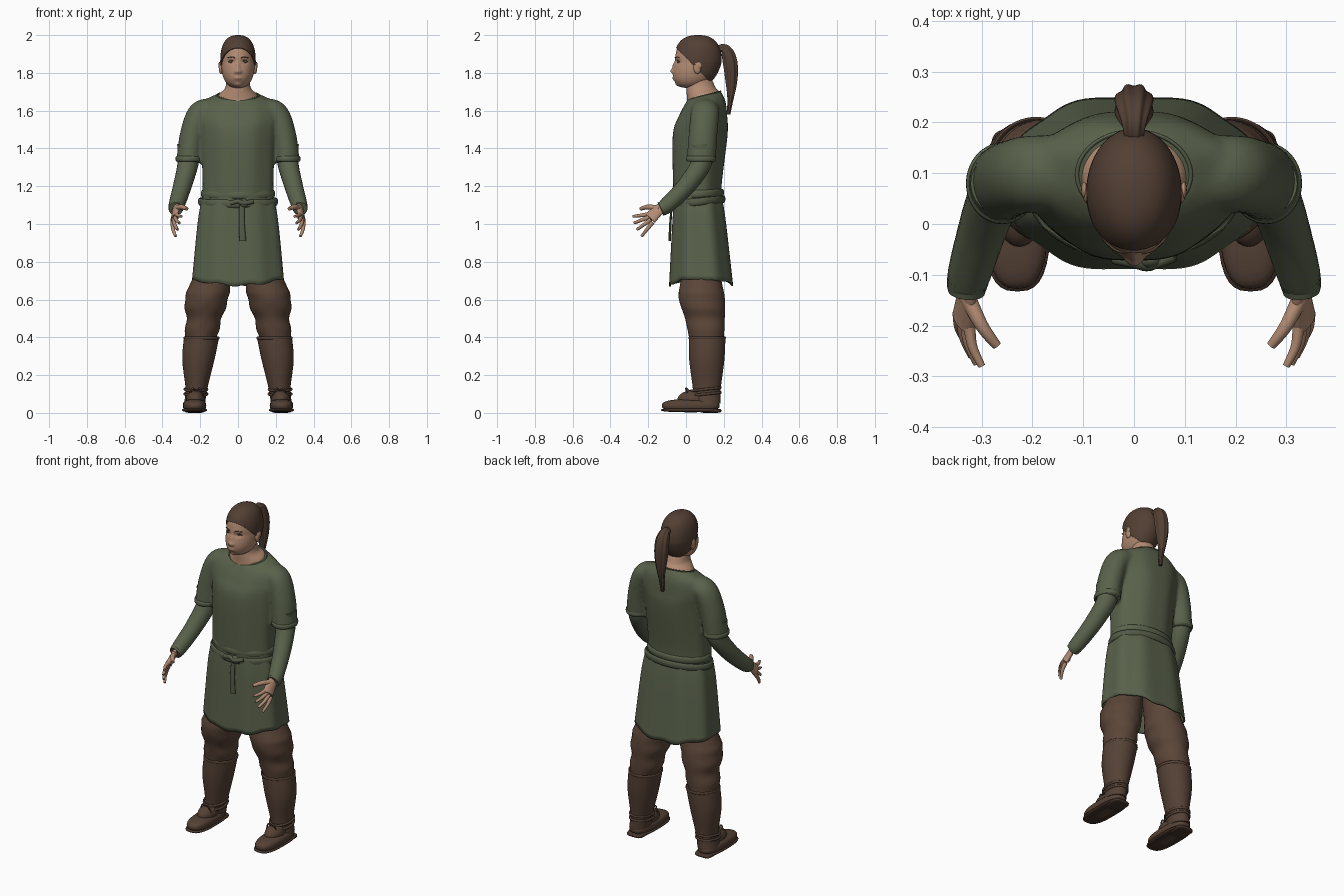
import bpy, bmesh
from math import cos, sin, pi, exp, radians, copysign
from mathutils import Vector

if "Cube" in bpy.data.objects:
    bpy.data.objects.remove(bpy.data.objects["Cube"])

X, Y, Z = Vector((1, 0, 0)), Vector((0, 1, 0)), Vector((0, 0, 1))


def material(name, red, green, blue):
    colour = (red, green, blue, 1)
    result = bpy.data.materials.new(name)
    result.use_nodes = True
    result.diffuse_color = colour
    result.node_tree.nodes["Principled BSDF"].inputs["Base Color"].default_value = colour
    return result


tunic_green = material("tunic green", .1, .12, .07)
belt_green = material("belt green", .085, .1, .06)
trouser_brown = material("trouser brown", .105, .06, .04)
boot_brown = material("boot brown", .09, .053, .036)
sole_brown = material("sole brown", .06, .035, .025)
hair_brown = material("hair brown", .085, .05, .034)
skin_tone = material("skin", .45, .26, .17)
lip_tone = material("lips", .38, .2, .14)
eye_white = material("eye white", .4, .38, .35)
iris_teal = material("iris", .06, .1, .1)


def spline(rows, steps=8):
    """Smooth Catmull-Rom interpolation of whole tuples."""
    last, result = len(rows) - 1, []
    for i in range(last):
        four = (rows[max(i - 1, 0)], rows[i], rows[i + 1], rows[min(i + 2, last)])
        for k in range(steps):
            t = k / steps
            result.append([b + t / 2 * (c - a + t * (2 * a - 5 * b + 4 * c - d + t * (3 * (b - c) + d - a)))
                           for a, b, c, d in zip(*four)])
    return result + [list(rows[last])]


def skin_rings(bm, rings, closed=False, caps=True):
    rings = [[bm.verts.new(point) for point in ring] for ring in rings]
    pairs = list(zip(rings, rings[1:]))
    if closed:
        pairs.append((rings[-1], rings[0]))
    elif caps:
        bm.faces.new(rings[0])
        bm.faces.new(rings[-1])
    for low, high in pairs:
        for k in range(len(low)):
            bm.faces.new((low[k - 1], low[k], high[k], high[k - 1]))


def square(value, box):
    return copysign(abs(value) ** box, value)


def oval(centre, u, v, sides, fold=0, box=1):
    """Elliptic ring; fold adds eight soft pleats, box below one squares it."""
    angles = [2 * pi * k / sides for k in range(sides)]
    return [centre + (1 - fold * cos(8 * a)) * (u * square(cos(a), box) + v * square(sin(a), box))
            for a in angles]


def column(bm, rows, sides=40, fold=0, box=1, caps=True):
    """Level rings from rows of x, y, z, half width, half depth, forward tilt."""
    rows = spline([(*row, 0)[:6] for row in rows])
    skin_rings(bm, [oval(Vector((x, y, z)), wide * X, deep * (Y + tilt * Z), sides, fold, box)
                    for x, y, z, wide, deep, tilt in rows], caps=caps)


def limb(bm, points, start, end, flat=1, side=X, swell=0, fold=0, sides=24):
    """Tapered tube along points; flat squashes it across the side direction."""
    path = [Vector(p) for p in spline(points)]
    rings, last = [], len(path) - 1
    for i, centre in enumerate(path):
        t = i / last
        along = (path[min(i + 1, last)] - path[max(i - 1, 0)]).normalized()
        u = (side - along * side.dot(along)).normalized()
        radius = (start + (end - start) * t) * (1 + swell * sin(pi * t) ** 2)
        rings.append(oval(centre, u * radius, along.cross(u) * radius * flat, sides, fold))
    skin_rings(bm, rings)


def hoop(bm, centre, wide, deep, tilt, high, thick, sides=64):
    """Closed oval band around a body part."""
    middle = Vector(centre)
    path = oval(middle, wide * X, deep * (Y + tilt * Z), sides)
    skin_rings(bm, [oval(p, high * Z, thick * (p - middle).normalized(), 12) for p in path], closed=True)


def ball(bm, centre, size, box=1):
    """Ellipsoid; box below one makes it squarer."""
    for v in bmesh.ops.create_uvsphere(bm, u_segments=32, v_segments=16, radius=1)["verts"]:
        v.co = [c + s * square(w, box) for c, s, w in zip(centre, size, v.co)]


def finish(name, bm, *materials, mirror=False):
    bmesh.ops.recalc_face_normals(bm, faces=bm.faces)
    mesh = bpy.data.meshes.new(name)
    bm.to_mesh(mesh)
    bm.free()
    part = bpy.data.objects.new(name, mesh)
    bpy.context.collection.objects.link(part)
    for each in materials:
        mesh.materials.append(each)
    bpy.ops.object.select_all(action="DESELECT")
    part.select_set(True)
    bpy.context.view_layer.objects.active = part
    bpy.ops.object.shade_smooth_by_angle(angle=radians(50))
    if mirror:
        part.modifiers.new("mirror", "MIRROR").use_mirror_merge = False
    return part


# Tunic top: torso and short sleeves fused into one cloth surface
bm = bmesh.new()
column(bm, [(0, .065, 1.09, .195, .13), (0, .06, 1.2, .19, .13), (0, .075, 1.47, .2, .147),
            (0, .09, 1.57, .22, .13), (0, .1, 1.64, .2, .11, .1), (0, .097, 1.682, .115, .088, .25)], 64, fold=.015)
for s in (1, -1):
    limb(bm, [(s * .12, .1, 1.6), (s * .2, .1, 1.585), (s * .242, .09, 1.47), (s * .26, .08, 1.33)],
         .074, .077, flat=.87, side=Y)
top = finish("tunic_top", bm, tunic_green)
fuse = top.modifiers.new("fuse", "REMESH")
fuse.voxel_size = .01
fuse.use_smooth_shade = True
top.modifiers.new("soften", "SMOOTH").iterations = 5

# Sleeve hems, neckline edge and the cloth gathered above the belt
bm = bmesh.new()
hoop(bm, (.26, .08, 1.345), .065, .074, 0, .014, .006)
finish("sleeve_hems", bm, tunic_green, mirror=True)
bm = bmesh.new()
hoop(bm, (0, .097, 1.68), .112, .086, .25, .005, .004)
hoop(bm, (0, .065, 1.16), .188, .128, .05, .02, .008)
finish("tunic_rolls", bm, tunic_green)

# Skirt of the tunic, hollow, with a wavy hem raised at the sides
bm = bmesh.new()
column(bm, [(0, .065, 1.13, .195, .13), (0, .07, 1, .218, .145), (0, .08, .675, .247, .172)],
       sides=96, fold=.02, box=.85, caps=False)
for v in bm.verts:
    drop = max(0, 1 - v.co.z) * 3
    v.co.z += drop * (v.co.x ** 2 * .6 + .006 * sin(40 * v.co.x + 9 * v.co.y))
finish("tunic_skirt", bm, tunic_green).modifiers.new("cloth", "SOLIDIFY").thickness = .008

# Belt with knot and hanging end
bm = bmesh.new()
hoop(bm, (0, .067, 1.118), .202, .132, .1, .02, .01)
ball(bm, (.03, -.07, 1.11), (.025, .018, .024))
limb(bm, [(-.04, -.067, 1.11), (0, -.075, 1.12), (.03, -.08, 1.11), (.08, -.062, 1.12)], .012, .012, side=Z)
limb(bm, [(.02, -.075, 1.1), (.02, -.083, 1), (.025, -.086, .91)], .013, .018, flat=.4)
finish("belt", bm, belt_green)

# Long under-sleeves
bm = bmesh.new()
limb(bm, [(.26, .08, 1.42), (.265, .08, 1.32), (.295, 0, 1.2), (.325, -.1, 1.1), (.33, -.135, 1.08)],
     .062, .036, side=Y + Z)
finish("under_sleeves", bm, tunic_green, mirror=True)

# Hands: palm, thumb and four spread fingers
bm = bmesh.new()
across = Vector((-.4, -.5, .75))
knuckles = Vector((.335, -.19, 1.03))
limb(bm, [(.33, -.11, 1.1), (.33, -.15, 1.07), knuckles], .027, .037, flat=.5, side=across)
limb(bm, [(.33, -.14, 1.08), (.3, -.2, 1.09), (.27, -.24, 1.08)], .017, .009, side=Z)
for i in range(4):
    base = knuckles + across * (.027 - .018 * i)
    tip = Vector((.3 + .01 * i, -.28 + .005 * i * i, 1.04 - .035 * i))
    limb(bm, [base, (base + tip) / 2 + X * .006, tip], .012, .007)
finish("hands", bm, skin_tone, mirror=True)

# Trousers, slightly wrinkled around the knee
bm = bmesh.new()
column(bm, [(.11, .08, .85, .09, .1), (.138, .08, .72, .1, .105), (.165, .083, .61, .116, .122),
            (.18, .1, .5, .094, .105), (.2, .11, .38, .085, .09)])
for v in bm.verts:
    if v.co.z < .65:
        v.co.x += .004 * sin(60 * v.co.z) * copysign(1, v.co.x - .17)
finish("trousers", bm, trouser_brown, mirror=True)

# Boots: shaft, rim, foot and instep, then soles and laces
bm = bmesh.new()
column(bm, [(.193, .112, .4, .093, .097), (.21, .11, .28, .085, .093), (.22, .11, .13, .058, .074),
            (.23, .11, .05, .056, .073)])
hoop(bm, (.193, .112, .397), .091, .095, 0, .008, .004)
ball(bm, (.23, .025, .038), (.062, .153, .035), box=.75)
ball(bm, (.226, .04, .07), (.05, .085, .05))
finish("boots", bm, boot_brown, mirror=True)
bm = bmesh.new()
ball(bm, (.23, .027, .015), (.066, .16, .011), box=.7)
ball(bm, (.23, .13, .011), (.052, .057, .011), box=.5)
finish("soles", bm, sole_brown, mirror=True)
bm = bmesh.new()
for height in (.1, .125):
    hoop(bm, (.223, .105, height), .06, .078, .1, .007, .006)
ball(bm, (.222, .024, .11), (.014, .012, .012))
for spread in (-.035, .035):
    limb(bm, [(.222, .02, .11), (.222 + spread / 2, 0, .13), (.222 + spread, .01, .09)], .005, .004, side=Y)
finish("boot_laces", bm, boot_brown, mirror=True)


def skull(bm, swell, sides, count=70):
    """Rounded egg whose lower half slides forward into the jaw."""
    rings = []
    for k in range(1, count):
        t = cos(pi * k / count)
        r = (1 - abs(t) ** 2.5) ** .4
        centre = Vector((0, .063 + .04 * min(t, 0), 1.857 + t * (.137 + swell)))
        rings.append(oval(centre, X * r * (.088 + swell), Y * r * (.12 + swell), sides))
    skin_rings(bm, rings)


# Head: soft face bumps given as x, z, width, height, depth
bumps = {"nose bridge": (0, 1.84, .011, .02, .009), "nose tip": (0, 1.81, .013, .013, .014),
         "nostrils": (.013, 1.805, .008, .008, .007), "eye sockets": (.036, 1.86, .016, .01, -.009),
         "brow ridge": (.03, 1.88, .02, .01, .004), "lips": (0, 1.77, .02, .01, .006),
         "chin": (0, 1.733, .02, .012, .01)}
bm = bmesh.new()
skull(bm, 0, sides=128)
for v in bm.verts:
    x, y, z = v.co
    if y < .03:
        v.co.y -= sum(depth * exp(-((abs(x) - aside) / wide) ** 2 - ((z - level) / high) ** 2)
                      for aside, level, wide, high, depth in bumps.values())
for f in bm.faces:
    x, y, z = f.calc_center_median()
    f.material_index = int(y < 0 and Vector((x / .025, (z - 1.77) / .008)).length < 1)
finish("head", bm, skin_tone, lip_tone)
bm = bmesh.new()
column(bm, [(0, .07, 1.77, .06, .065), (0, .08, 1.72, .068, .078), (0, .09, 1.685, .1, .085, .2),
            (0, .095, 1.64, .12, .09, .2)])
finish("neck", bm, skin_tone)

# Ears, eyes, brows and lashes
bm = bmesh.new()
ball(bm, (.09, .06, 1.827), (.012, .02, .032))
ball(bm, (.098, .067, 1.84), (.006, .016, .018))
finish("ears", bm, skin_tone, mirror=True)
bm = bmesh.new()
ball(bm, (.036, -.035, 1.858), (.014, .009, .006))
finish("eyes", bm, eye_white, mirror=True)
bm = bmesh.new()
ball(bm, (.036, -.042, 1.858), (.005, .004, .005))
finish("irises", bm, iris_teal, mirror=True)
bm = bmesh.new()
limb(bm, [(.016, -.057, 1.88), (.035, -.052, 1.885), (.056, -.036, 1.88)], .003, .002, side=Z)
limb(bm, [(.02, -.043, 1.86), (.036, -.044, 1.865), (.053, -.035, 1.86)], .002, .002, side=Z)
finish("brows_and_lashes", bm, hair_brown, mirror=True)

# Swept-back hair cap, cut along the hairline and above the nape
bm = bmesh.new()
skull(bm, .006, sides=96)
for corner, direction in ((Vector((0, -.05, 1.93)), Y + Z), (Z * 1.75, Z)):
    bmesh.ops.bisect_plane(bm, geom=bm.verts[:] + bm.edges[:] + bm.faces[:],
                           plane_co=corner, plane_no=direction, clear_inner=True)
finish("hair_cap", bm, hair_brown).modifiers.new("thickness", "SOLIDIFY").thickness = .008

# Ponytail with strand ridges
bm = bmesh.new()
limb(bm, [(0, .16, 1.92), (0, .195, 1.93), (0, .222, 1.9), (0, .237, 1.83), (0, .24, 1.74), (0, .235, 1.66),
          (0, .225, 1.58)], .018, .01, swell=1.7, fold=.07, sides=64)
finish("ponytail", bm, hair_brown)
